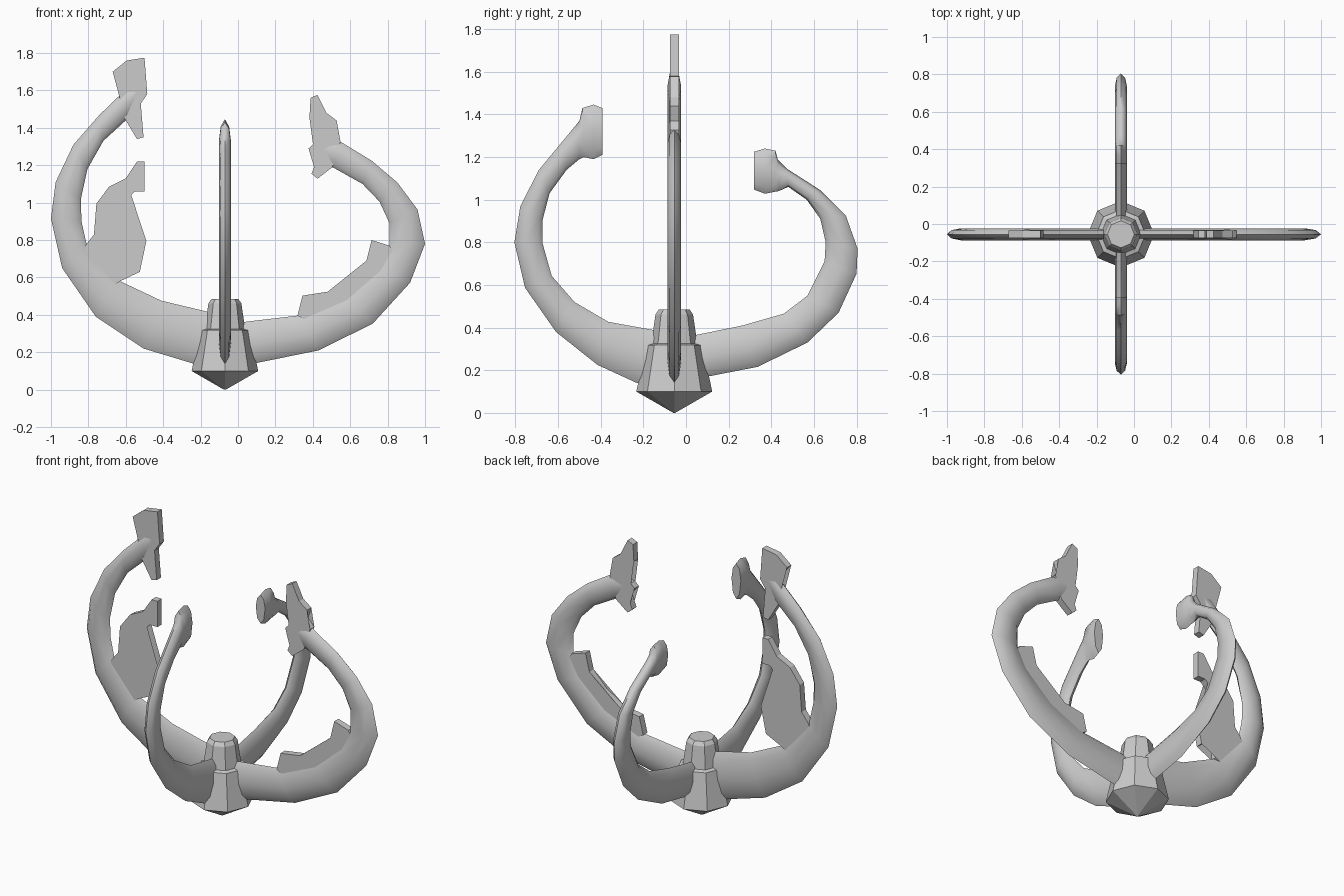
import bpy, bmesh
from math import sin, cos, pi
from mathutils import Vector

CX, CY = -0.07, -0.055   # hub axis


def on_x(u, z, t):
    return Vector((u, CY + t, z))


def on_y(u, z, t):
    return Vector((CX + t, u, z))


def finish(name, bm, angle=None):
    bmesh.ops.recalc_face_normals(bm, faces=bm.faces)
    me = bpy.data.meshes.new(name)
    bm.to_mesh(me)
    bm.free()
    ob = bpy.data.objects.new(name, me)
    bpy.context.collection.objects.link(ob)
    if angle:
        bpy.ops.object.select_all(action='DESELECT')
        bpy.context.view_layer.objects.active = ob
        ob.select_set(True)
        bpy.ops.object.shade_smooth_by_angle(angle=angle)
    return ob


def loft(bm, rings):
    for a, b in zip(rings, rings[1:]):
        for i in range(len(a)):
            j = (i + 1) % len(a)
            bm.faces.new((a[i], a[j], b[j], b[i]))
    bm.faces.new(rings[0])
    bm.faces.new(rings[-1])


# lens cross-section: (position from outer to inner edge, thickness factor)
LENS = [(0, 0), (.15, .7), (.45, 1), (.85, .7), (1, 0), (.85, -.7), (.45, -1), (.15, -.7)]


def arm(name, place, pairs, half=.032, end=1.0):
    """Sweep the lens between outer and inner edge points."""
    bm = bmesh.new()
    rings = []
    for k, (ou, oz, iu, iz) in enumerate(pairs):
        h = half * (end if k == len(pairs) - 1 else 1)
        rings.append([bm.verts.new(place(ou + (iu - ou) * s, oz + (iz - oz) * s, t * h))
                      for s, t in LENS])
    loft(bm, rings)
    finish(name, bm, 0.9)


def plate(name, place, pts, half=.021):
    """Flat cut-out barb."""
    bm = bmesh.new()
    loft(bm, [[bm.verts.new(place(u, z, t)) for u, z in pts] for t in (-half, half)])
    bmesh.ops.triangulate(bm, faces=[f for f in bm.faces if len(f.verts) > 4])
    finish(name, bm)


# octagonal hub
bm = bmesh.new()
rings = []
for r, z in [(.004, 0), (.178, .1), (.132, .318), (.108, .325), (.088, .462), (.072, .485)]:
    rings.append([bm.verts.new((CX + r * cos(i * pi / 4), CY + r * sin(i * pi / 4), z))
                  for i in range(8)])
loft(bm, rings)
finish("hub", bm)

# left arm with its barbs
arm("left_arm", on_x, [
    (-.10, .12, -.10, .40), (-.24, .14, -.163, .417), (-.505, .22, -.41, .476),
    (-.76, .39, -.63, .58), (-.94, .65, -.81, .78), (-1.0, .915, -.837, .90),
    (-.975, 1.11, -.84, 1.02), (-.88, 1.31, -.805, 1.18), (-.74, 1.47, -.72, 1.33),
    (-.595, 1.61, -.60, 1.44), (-.52, 1.66, -.53, 1.53)], end=.55)
plate("left_arm_tip", on_x, [
    (-.595, 1.61), (-.67, 1.70), (-.595, 1.76), (-.5, 1.775), (-.485, 1.58), (-.52, 1.53),
    (-.505, 1.35), (-.54, 1.34), (-.60, 1.44), (-.64, 1.50)])
plate("left_arm_barb", on_x, [
    (-.81, .78), (-.77, .83), (-.757, .995), (-.69, 1.085), (-.60, 1.13), (-.54, 1.22),
    (-.50, 1.22), (-.50, 1.06), (-.55, 1.06), (-.62, 1.0), (-.64, .92), (-.605, .855),
    (-.543, .81), (-.49, .795), (-.525, .63), (-.64, .715), (-.63, .58), (-.76, .50),
    (-.88, .66)])

# right arm with its barbs
arm("right_arm", on_x, [
    (0, .13, 0, .355), (.104, .144, .045, .364), (.43, .21, .318, .396),
    (.72, .353, .56, .50), (.92, .572, .74, .65), (1.0, .78, .81, .77),
    (.96, .963, .81, .89), (.853, 1.107, .757, 1.005), (.714, 1.225, .666, 1.10),
    (.548, 1.326, .505, 1.19), (.46, 1.345, .44, 1.22)], end=.6)
plate("right_arm_tip", on_x, [
    (.505, 1.19), (.425, 1.128), (.393, 1.155), (.425, 1.235), (.377, 1.29), (.404, 1.315),
    (.463, 1.32), (.436, 1.417), (.382, 1.455), (.388, 1.56), (.425, 1.577), (.473, 1.48),
    (.527, 1.44), (.505, 1.37), (.548, 1.326)])
plate("right_arm_barb", on_x, [
    (.318, .396), (.345, .503), (.479, .524), (.596, .594), (.687, .69), (.714, .80),
    (.81, .77), (.88, .66), (.70, .45), (.45, .32)])

# front arm with hammer end
arm("front_arm", on_y, [
    (-.10, .12, -.10, .38), (-.23, .14, -.16, .39), (-.415, .225, -.364, .427),
    (-.61, .38, -.523, .52), (-.755, .587, -.63, .643), (-.805, .80, -.674, .80),
    (-.777, .97, -.674, .90), (-.69, 1.14, -.64, 1.03), (-.57, 1.285, -.56, 1.14),
    (-.50, 1.37, -.50, 1.19), (-.486, 1.43, -.48, 1.20), (-.434, 1.446, -.434, 1.19),
    (-.392, 1.43, -.392, 1.21)])

# back arm with hammer end
arm("back_arm", on_y, [
    (0, .16, 0, .36), (.12, .174, .05, .366), (.336, .216, .265, .41),
    (.57, .33, .458, .465), (.716, .47, .57, .55), (.80, .653, .65, .71),
    (.805, .77, .655, .80), (.75, .925, .63, .91), (.627, 1.047, .566, 1.0),
    (.472, 1.146, .48, 1.06), (.43, 1.19, .434, 1.04), (.42, 1.23, .42, 1.038),
    (.37, 1.24, .37, 1.028), (.32, 1.225, .32, 1.047)])
